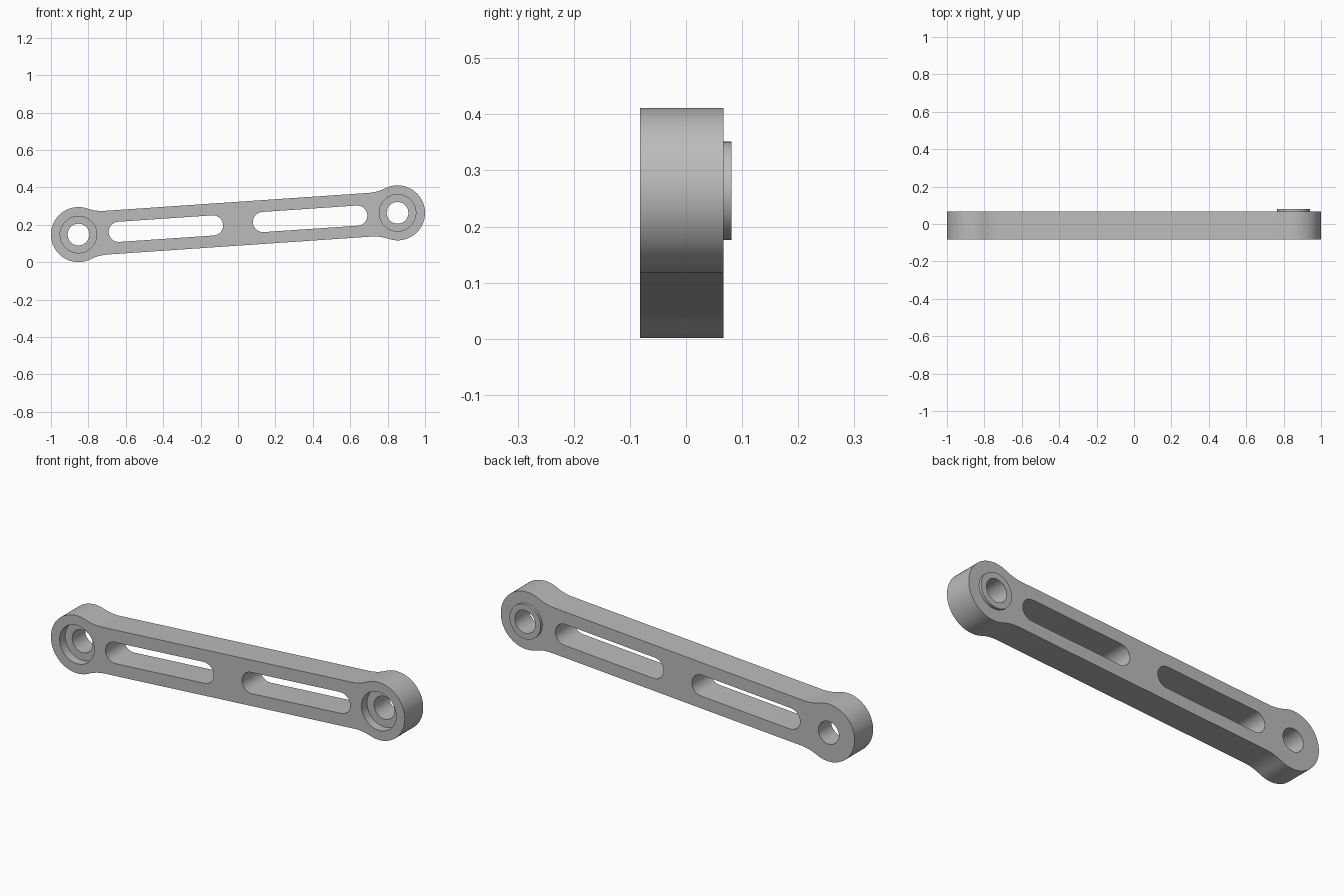
import bpy
import bmesh
from math import atan2, cos, sin, sqrt, pi, hypot

cube = bpy.data.objects.get("Cube")
if cube:
    bpy.data.objects.remove(cube, do_unlink=True)

# Main dimensions
FRONT, BACK, BOSS_BACK = -0.082, 0.067, 0.081
MID_Z, RISE = 0.206, 0.058          # centre height, rise of each end
END_X, END_R = 0.853, 0.147         # pivot eyes
HALF_W, FILLET = 0.117, 0.24        # bar half width, neck fillet
BORE, RECESS, BOSS = 0.058, 0.098, 0.088
RECESS_FLOOR = FRONT + 0.045
HALF_L = hypot(END_X, RISE)
TILT = atan2(RISE, END_X)

metal = bpy.data.materials.new("grey metal")
metal.use_nodes = True
GREY = (0.5, 0.5, 0.5, 1)
metal.diffuse_color = GREY
metal.node_tree.nodes["Principled BSDF"].inputs["Base Color"].default_value = GREY


def arc(cx, cy, r, a0, a1, n):
    return [(cx + r * cos(a0 + (a1 - a0) * i / n),
             cy + r * sin(a0 + (a1 - a0) * i / n)) for i in range(n + 1)]


def circle(cx, r, n=48):
    return arc(cx, 0, r, 0, 2 * pi, n)[:-1]


def slot(x0, x1, r):
    return arc(x1 - r, 0, r, -pi / 2, pi / 2, 14) + arc(x0 + r, 0, r, pi / 2, 3 * pi / 2, 14)


def prism(name, outline, y0, y1):
    """Extrude an outline, given along the tilted axis, from y0 to y1."""
    bm = bmesh.new()
    c, s = cos(TILT), sin(TILT)
    verts = [bm.verts.new((u * c - v * s, y0, MID_Z + u * s + v * c)) for u, v in outline]
    face = bm.faces.new(verts)
    ext = bmesh.ops.extrude_face_region(bm, geom=[face])["geom"]
    bmesh.ops.translate(bm, vec=(0, y1 - y0, 0),
                        verts=[g for g in ext if isinstance(g, bmesh.types.BMVert)])
    bmesh.ops.recalc_face_normals(bm, faces=bm.faces)
    mesh = bpy.data.meshes.new(name)
    bm.to_mesh(mesh)
    bm.free()
    mesh.materials.append(metal)
    obj = bpy.data.objects.new(name, mesh)
    bpy.context.collection.objects.link(obj)
    return obj


def activate(obj):
    bpy.ops.object.select_all(action="DESELECT")
    obj.select_set(True)
    bpy.context.view_layer.objects.active = obj


def cut(target, outline, y0, y1):
    cutter = prism("cutter", outline, y0, y1)
    cutter.hide_render = True
    activate(target)
    mod = target.modifiers.new("cut", "BOOLEAN")
    mod.operation, mod.solver, mod.object = "DIFFERENCE", "EXACT", cutter
    bpy.ops.object.modifier_apply(modifier=mod.name)
    bpy.data.objects.remove(cutter, do_unlink=True)


# Link outline: eye arc, concave neck fillet, straight bar, mirrored to four quarters
neck = sqrt((END_R + FILLET) ** 2 - (HALF_W + FILLET) ** 2)
touch = atan2(HALF_W + FILLET, -neck)
quarter = arc(HALF_L, 0, END_R, 0, touch, 20)
quarter += arc(HALF_L - neck, HALF_W + FILLET, FILLET, touch - pi, -pi / 2, 8)[1:]
upper = quarter + [(-u, v) for u, v in reversed(quarter)]
lower = [(u, -v) for u, v in reversed(upper[1:-1])]
link = prism("link_arm", upper + lower, FRONT, BACK)

# Openings: two slots, two bores, two front recesses
for side in (-1, 1):
    ends = sorted((side * 0.08, side * 0.693))
    cut(link, slot(*ends, 0.054), FRONT - 0.1, BACK + 0.1)
    cut(link, circle(side * HALF_L, RECESS), FRONT - 0.1, RECESS_FLOOR)
    cut(link, circle(side * HALF_L, BORE), FRONT - 0.1, BACK + 0.1)

# Raised ring behind the upper eye
boss = prism("pivot_boss", circle(HALF_L, BOSS), BACK - 0.001, BOSS_BACK)
cut(boss, circle(HALF_L, BORE), FRONT, BOSS_BACK + 0.1)

for part in (link, boss):
    activate(part)
    bpy.ops.object.shade_smooth_by_angle(angle=pi / 6)
